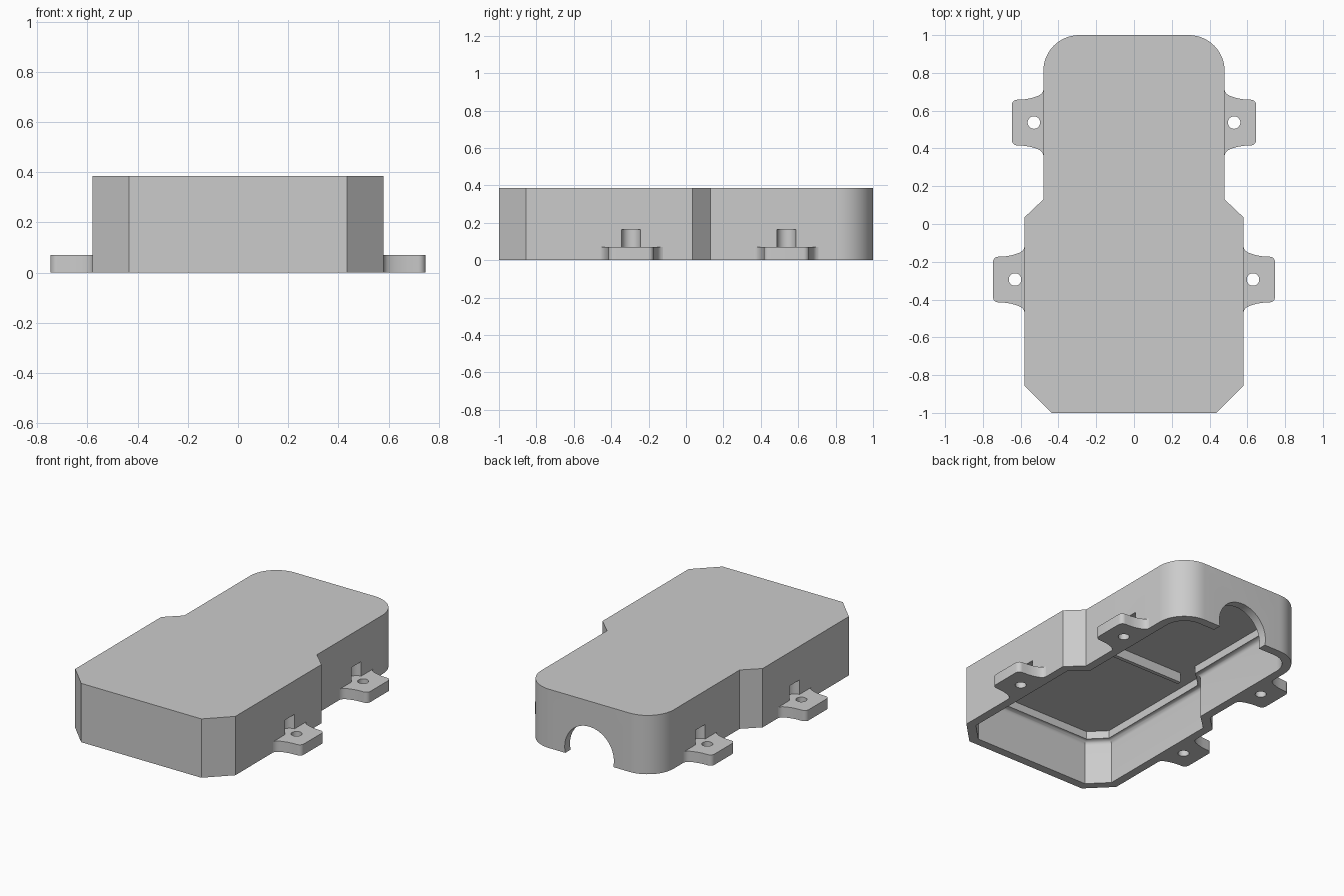
import bpy, bmesh, math
from mathutils import Vector

cube = bpy.data.objects.get("Cube")
if cube:
    bpy.data.objects.remove(cube, do_unlink=True)

HEIGHT, TAB_HEIGHT, WALL = 0.385, 0.07, 0.055
GREY = (0.6, 0.6, 0.6, 1)

grey = bpy.data.materials.new("plain grey")
grey.use_nodes = True
grey.diffuse_color = GREY
grey.node_tree.nodes["Principled BSDF"].inputs["Base Color"].default_value = GREY


def make_object(name, bm):
    bmesh.ops.recalc_face_normals(bm, faces=bm.faces)
    mesh = bpy.data.meshes.new(name)
    bm.to_mesh(mesh)
    bm.free()
    mesh.materials.append(grey)
    obj = bpy.data.objects.new(name, mesh)
    bpy.context.collection.objects.link(obj)
    return obj


def loft(name, rings):
    """Skin a closed solid through rings of equal length."""
    bm = bmesh.new()
    loops = [[bm.verts.new(p) for p in ring] for ring in rings]
    for a, b in zip(loops, loops[1:]):
        for i in range(len(a)):
            j = (i + 1) % len(a)
            bm.faces.new((a[i], a[j], b[j], b[i]))
    bm.faces.new(loops[0])
    bm.faces.new(loops[-1])
    return make_object(name, bm)


def level(points, z):
    return [(x, y, z) for x, y in points]


def arc(cx, cy, r, start, end, steps):
    return [(cx + r * math.cos(t), cy + r * math.sin(t))
            for t in (math.radians(start + (end - start) * i / steps) for i in range(steps + 1))]


def inset(points, d):
    """Move a counter-clockwise outline inward by d."""
    pts = [Vector(p) for p in points]
    result = []
    for i, p in enumerate(pts):
        a = (p - pts[i - 1]).normalized()
        b = (pts[(i + 1) % len(pts)] - p).normalized()
        na, nb = Vector((-a.y, a.x)), Vector((-b.y, b.x))
        result.append(p + (na + nb) * d / (1 + na.dot(nb)))
    return result


def cylinder(name, r, p0, p1, steps=48):
    p0, p1 = Vector(p0), Vector(p1)
    turn = (p1 - p0).to_track_quat('Z', 'Y')
    ring = [turn @ Vector((x, y, 0)) for x, y in arc(0, 0, r, 0, 360, steps)[:-1]]
    return loft(name, [[p + v for v in ring] for p in (p0, p1)])


def box(name, x0, x1, y0, y1, z0, z1):
    base = [(x0, y0), (x1, y0), (x1, y1), (x0, y1)]
    return loft(name, [level(base, z0), level(base, z1)])


def cut(obj, cutter):
    cutter.hide_render = True
    mod = obj.modifiers.new("cut", 'BOOLEAN')
    mod.operation = 'DIFFERENCE'
    mod.solver = 'EXACT'
    mod.object = cutter
    bpy.context.view_layer.objects.active = obj
    bpy.ops.object.modifier_apply(modifier=mod.name)
    bpy.data.objects.remove(cutter, do_unlink=True)


def smooth(obj):
    bpy.ops.object.select_all(action='DESELECT')
    obj.select_set(True)
    bpy.context.view_layer.objects.active = obj
    bpy.ops.object.shade_smooth_by_angle(angle=math.radians(28))


# Cover outline: chamfered wide front, narrower rounded back
side = [(0.435, -1), (0.58, -0.855), (0.58, 0.035), (0.48, 0.13)]
side += arc(0.29, 0.81, 0.19, 0, 90, 14)
outline = side + [(-x, y) for x, y in reversed(side)]

# Hollow cover, open below, with a coved inner ledge under the roof
cove = arc(WALL + 0.03, 0.258, 0.03, 180, 90, 5)
profile = [(0, HEIGHT), (0, 0), (WALL, 0)] + cove + [(WALL + 0.03, 0.338)]
cover = loft("cover", [level(inset(outline, d), z) for d, z in profile])

# Round opening in the back wall
cut(cover, cylinder("opening_cutter", 0.178, (0, 0.85, 0.04), (0, 1.1, 0.04), 64))

# Mounting tabs with flared roots, screw holes and round clearance notches in the wall
root = [(0, -0.172), (0.004, -0.16), (0.013, -0.15), (0.026, -0.142),
        (0.045, -0.135), (0.07, -0.128), (0.1, -0.123)]
half = root + arc(0.138, -0.092, 0.029, -90, 0, 6)
tab_shape = half + [(u, -v) for u, v in reversed(half)]

for place, wall_x, y in (("front", 0.58, -0.294), ("back", 0.48, 0.537)):
    for hand, s in (("left", 1), ("right", -1)):
        shape = [(s * (wall_x + u), y + v) for u, v in tab_shape]
        tab = loft(f"{place}_{hand}_tab", [level(shape, 0), level(shape, TAB_HEIGHT)])
        hx = s * (wall_x + 0.05)
        cut(tab, cylinder("hole_cutter", 0.033, (hx, y, -0.1), (hx, y, 0.2), 32))
        smooth(tab)
        wx = s * wall_x
        cut(cover, cylinder("notch_cutter", 0.05, (wx, y, TAB_HEIGHT), (wx, y, 0.165), 40))

smooth(cover)

# Stiffening rib across the underside of the roof
box("roof_rib", -0.38, 0.38, -0.05, -0.025, 0.275, 0.345)
